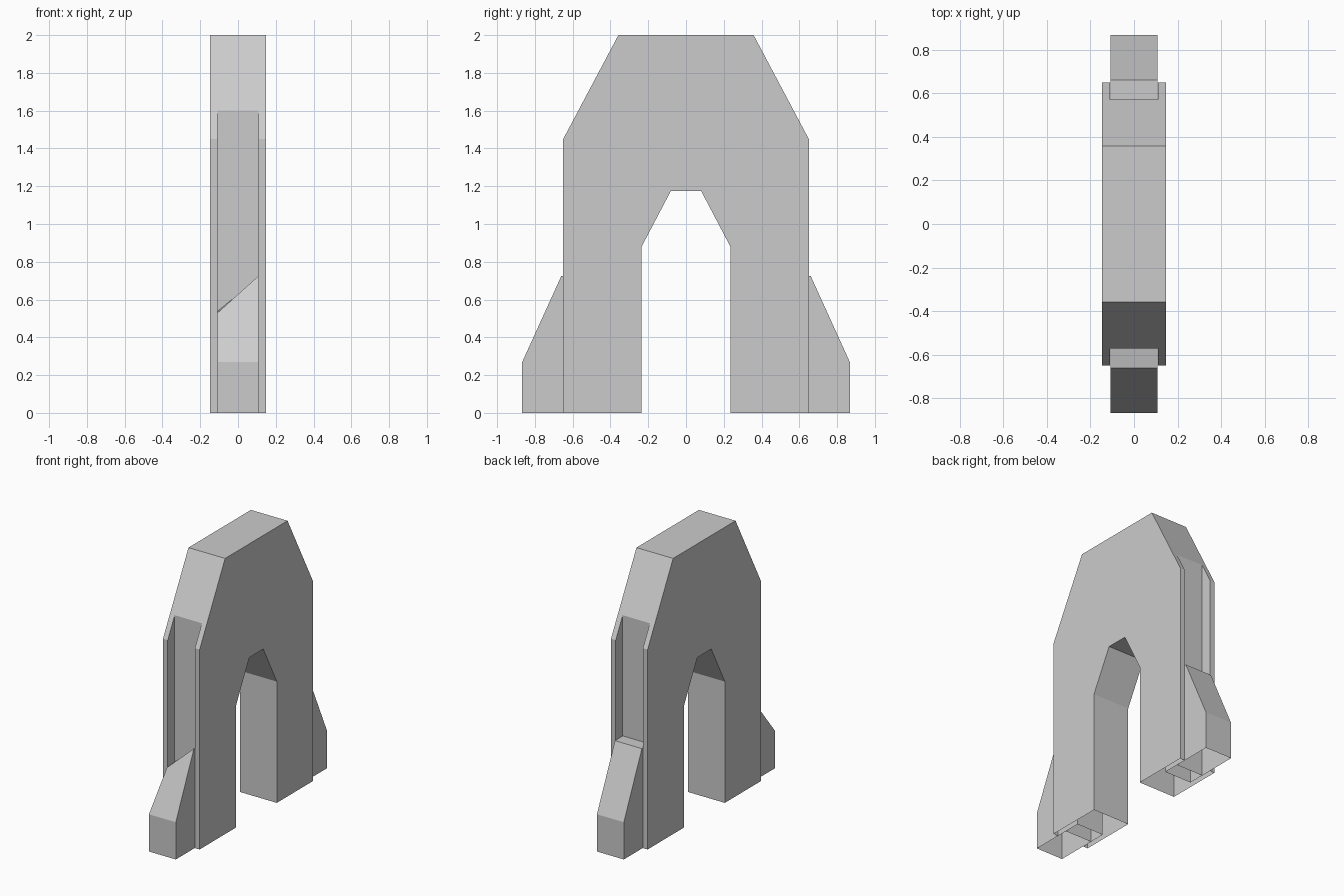
import bpy, bmesh

if "Cube" in bpy.data.objects:
    bpy.data.objects.remove(bpy.data.objects["Cube"])


def mesh_object(name, bm):
    bmesh.ops.recalc_face_normals(bm, faces=bm.faces)
    me = bpy.data.meshes.new(name)
    bm.to_mesh(me)
    bm.free()
    ob = bpy.data.objects.new(name, me)
    bpy.context.collection.objects.link(ob)
    return ob


def loft(name, left, right, half):
    """Solid between two (y, z) profiles at x = -half and x = +half."""
    bm = bmesh.new()
    a = [bm.verts.new((-half, y, z)) for y, z in left]
    b = [bm.verts.new((half, y, z)) for y, z in right]
    bm.faces.new(a)
    bm.faces.new(b[::-1])
    n = len(a)
    for i in range(n):
        j = (i + 1) % n
        bm.faces.new((a[i], b[i], b[j], a[j]))
    return mesh_object(name, bm)


def open_bottom(ob):
    """Remove the faces lying on the ground; the shells are open below."""
    bm = bmesh.new()
    bm.from_mesh(ob.data)
    ground = [f for f in bm.faces if all(abs(v.co.z) < 1e-4 for v in f.verts)]
    bmesh.ops.delete(bm, geom=ground, context='FACES')
    bm.to_mesh(ob.data)
    bm.free()


# Arch body
half_profile = [(0.08, 1.175), (0.235, 0.88), (0.235, 0), (0.65, 0),
                (0.65, 1.45), (0.358, 2.0)]
profile = half_profile + [(-y, z) for y, z in reversed(half_profile)]
arch = loft("arch_body", profile, profile, 0.147)

# Vertical grooves in the outer sides of both legs
for side in (-1, 1):
    box = [(side * y, z) for y, z in ((0.57, -0.5), (1, -0.5), (1, 2.5), (0.57, 2.5))]
    cutter = loft("groove_cutter", box, box, 0.109)
    mod = arch.modifiers.new("groove", 'BOOLEAN')
    mod.operation = 'DIFFERENCE'
    mod.solver = 'EXACT'
    mod.object = cutter
    bpy.context.view_layer.objects.active = arch
    bpy.ops.object.modifier_apply(modifier=mod.name)
    bpy.data.objects.remove(cutter)
open_bottom(arch)


# Wedge-shaped feet set into the grooves
def wedge(side, kink, top):
    return [(side * y, z) for y, z in
            ((0.45, 0), (0.867, 0), (0.867, 0.27), (0.66, kink), (0.45, top))]


high_back = wedge(1, 0.725, 0.725)
back_foot = loft("back_foot", high_back, high_back, 0.108)
# The front foot's top slants down towards -x
front_foot = loft("front_foot", wedge(-1, 0.53, 0.55), wedge(-1, 0.725, 0.725), 0.108)
for foot in (back_foot, front_foot):
    open_bottom(foot)
